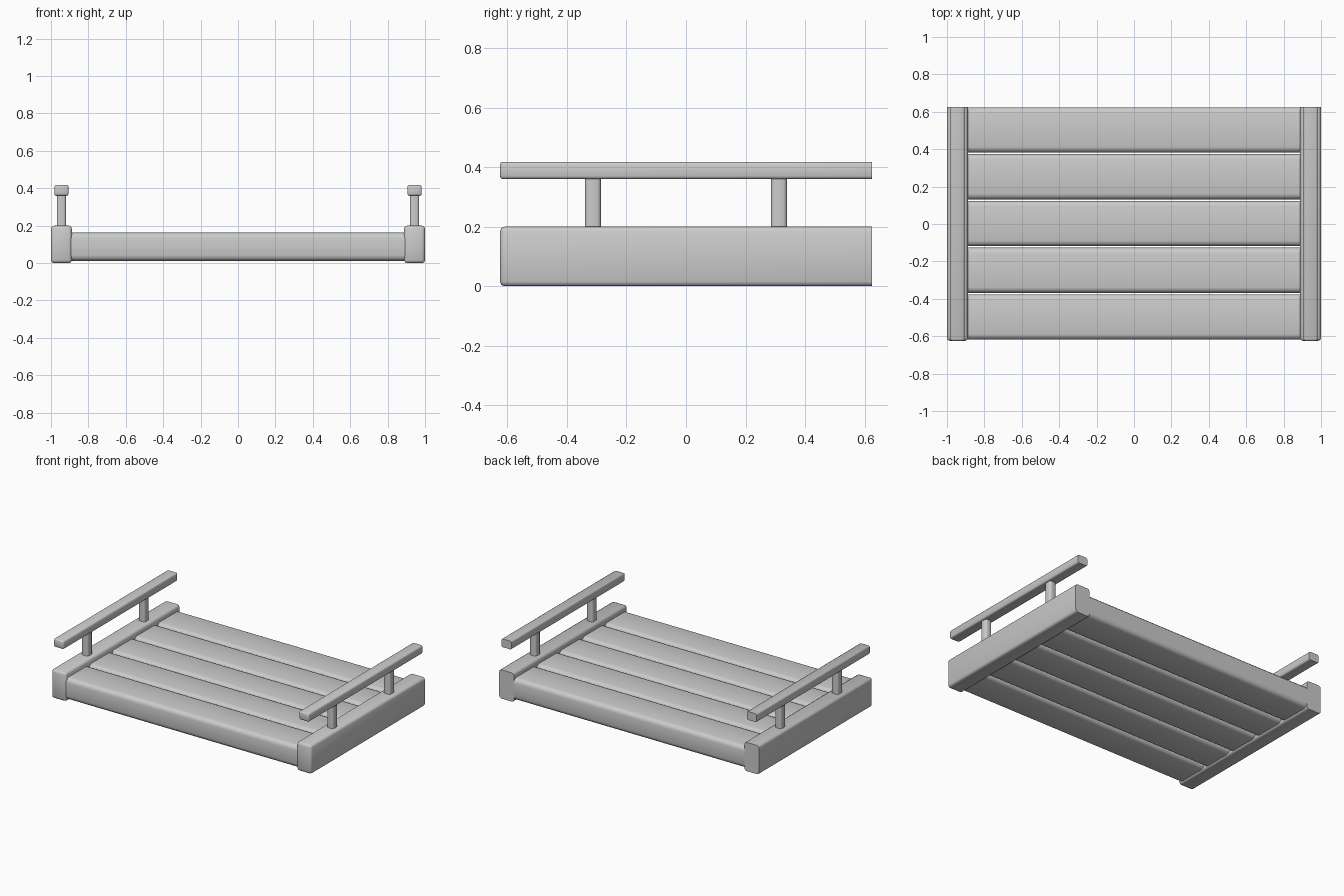
import bpy, bmesh
from mathutils import Matrix, Vector

if "Cube" in bpy.data.objects:
    bpy.data.objects.remove(bpy.data.objects["Cube"])


def soft_box(name, center, size, radius, segments, sharp=lambda a, b: False):
    """Box with rounded edges, apart from the edges picked out by sharp()."""
    bm = bmesh.new()
    bmesh.ops.create_cube(bm, size=1, matrix=Matrix.Translation(center) @ Matrix.Diagonal((*size, 1)))
    c = Vector(center)
    edges = [e for e in bm.edges if not sharp(e.verts[0].co - c, e.verts[1].co - c)]
    bmesh.ops.bevel(bm, geom=edges, offset=radius, segments=segments, profile=0.5,
                    affect='EDGES', clamp_overlap=True)
    bmesh.ops.recalc_face_normals(bm, faces=bm.faces)
    mesh = bpy.data.meshes.new(name)
    bm.to_mesh(mesh)
    bm.free()
    obj = bpy.data.objects.new(name, mesh)
    bpy.context.collection.objects.link(obj)
    bpy.ops.object.select_all(action='DESELECT')
    obj.select_set(True)
    bpy.context.view_layer.objects.active = obj
    bpy.ops.object.shade_smooth_by_angle(angle=0.87)
    return obj


def back_end(a, b):
    # edges around the flat cut back face
    return a.y > 0 and b.y > 0


def plank_ends(a, b):
    return a.x * b.x > 0


def post_ends(a, b):
    return a.z * b.z > 0


# Deck planks, running between the side beams
for i in range(5):
    soft_box(f"plank_{i + 1}", (0, -0.497 + 0.25 * i, 0.0875), (1.80, 0.242, 0.151),
             0.03, 3, plank_ends)

for side, s in (("left", -1), ("right", 1)):
    # Side beam with cut back end
    soft_box(f"{side}_beam", (s * 0.944, 0, 0.1), (0.112, 1.25, 0.2), 0.016, 2, back_end)
    # Hand rail and its two posts
    soft_box(f"{side}_rail", (s * 0.944, 0, 0.389), (0.076, 1.25, 0.058), 0.01, 2, back_end)
    for place, y in (("front", -0.3125), ("back", 0.3125)):
        soft_box(f"{side}_{place}_post", (s * 0.944, y, 0.28), (0.05, 0.053, 0.18),
                 0.012, 2, post_ends)
